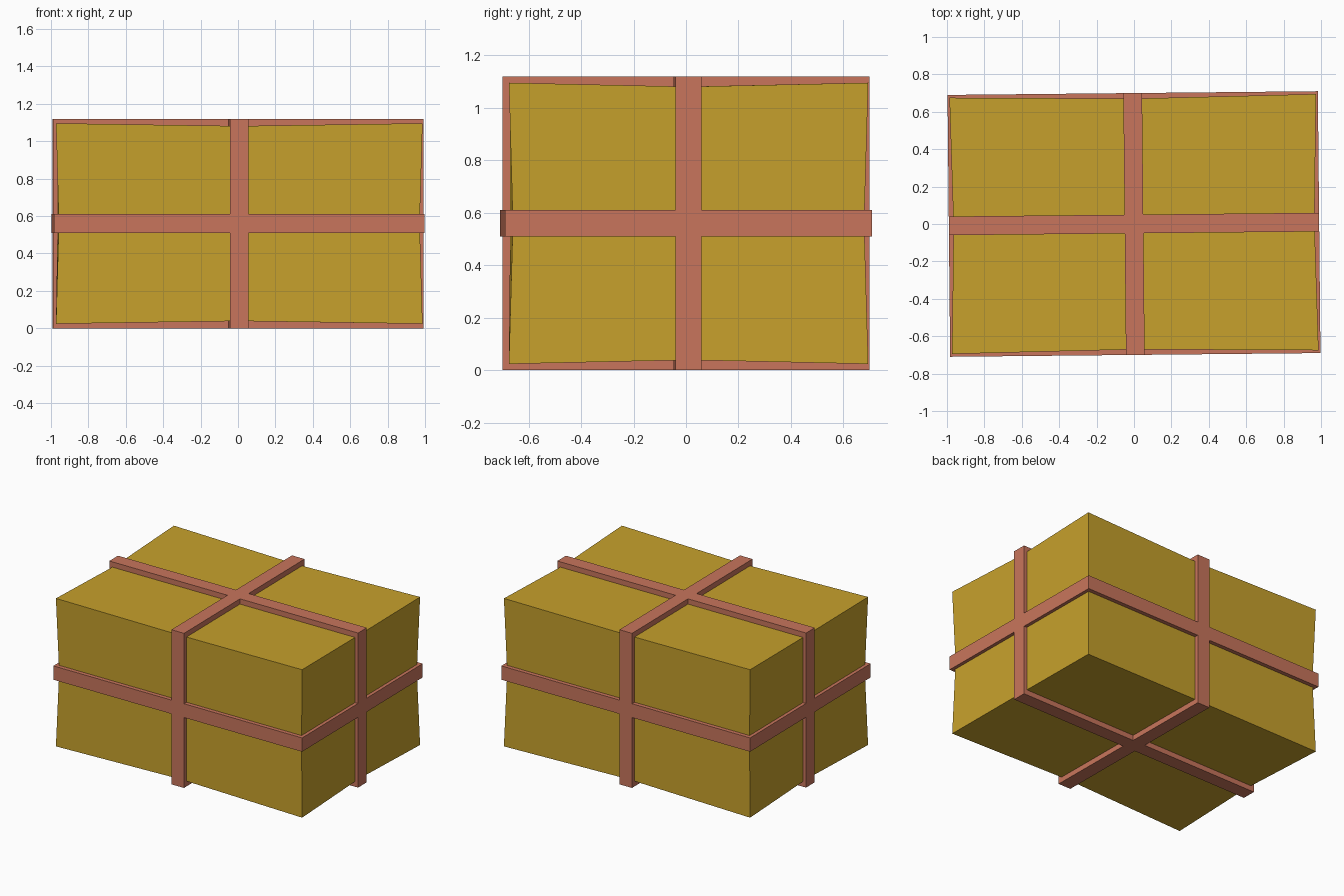
import bpy, bmesh, math
from mathutils import Matrix, Vector

if "Cube" in bpy.data.objects:
    bpy.data.objects.remove(bpy.data.objects["Cube"])

OUTER = (0.99, 0.70, 0.56)    # half size over the straps
BOX = (0.98, 0.685, 0.536)    # half size at the box corners
STRAP = 0.05                  # half width of a strap
PINCH = 0.014                 # how far the straps squeeze the box in


def material(name, rgb):
    m = bpy.data.materials.new(name)
    m.diffuse_color = (*rgb, 1)
    m.use_nodes = True
    m.node_tree.nodes["Principled BSDF"].inputs["Base Color"].default_value = m.diffuse_color
    return m


# cube cut into 3 x 3 cells per side; sign grid -3, -1, 1, 3
bm = bmesh.new()
bmesh.ops.create_cube(bm, size=6)
for axis in range(3):
    normal = Vector([float(i == axis) for i in range(3)])
    for s in (-1, 1):
        bmesh.ops.bisect_plane(bm, geom=bm.verts[:] + bm.edges[:] + bm.faces[:],
                               plane_co=normal * s, plane_no=normal)


def place(co, half, pinch):
    squeezed = any(abs(c) < 2 for c in co)
    return Vector([math.copysign((half[i] - pinch * squeezed) if abs(c) > 2 else STRAP, c)
                   for i, c in enumerate(co)])


# the middle cells of every side form the straps, raised from the box
for f in bm.faces:
    f.material_index = int(any(abs(c) < 1 for i, c in enumerate(f.calc_center_median())
                               if abs(f.normal[i]) < 0.5))
grid = {v: v.co.copy() for v in bm.verts}
straps = [f for f in bm.faces if f.material_index == 1]
raised = bmesh.ops.extrude_face_region(bm, geom=straps)["geom"]
bmesh.ops.delete(bm, geom=[f for f in straps if f.is_valid], context='FACES')
top_verts = {g for g in raised if isinstance(g, bmesh.types.BMVert)}
top_faces = {g for g in raised if isinstance(g, bmesh.types.BMFace)}
for f in bm.faces:            # panels keep colour 0, strap tops and walls get 1
    if f in top_faces or any(v in top_verts for v in f.verts):
        f.material_index = 1
for v in bm.verts:
    v.co = place(v.co, OUTER, 0) if v in top_verts else place(v.co, BOX, PINCH)
bmesh.ops.delete(bm, geom=[v for v in bm.verts if not v.link_faces], context='VERTS')
bmesh.ops.recalc_face_normals(bm, faces=bm.faces[:])

# slight turn, then stand on the ground
bm.transform(Matrix.Translation((0, 0, OUTER[2])) @ Matrix.Rotation(0.01, 4, 'Z'))

mesh = bpy.data.meshes.new("strapped_parcel")
bm.to_mesh(mesh)
bm.free()
mesh.materials.append(material("mustard box", (0.57, 0.355, 0.025)))
mesh.materials.append(material("terracotta strap", (0.58, 0.178, 0.107)))
bpy.context.collection.objects.link(bpy.data.objects.new("strapped_parcel", mesh))
